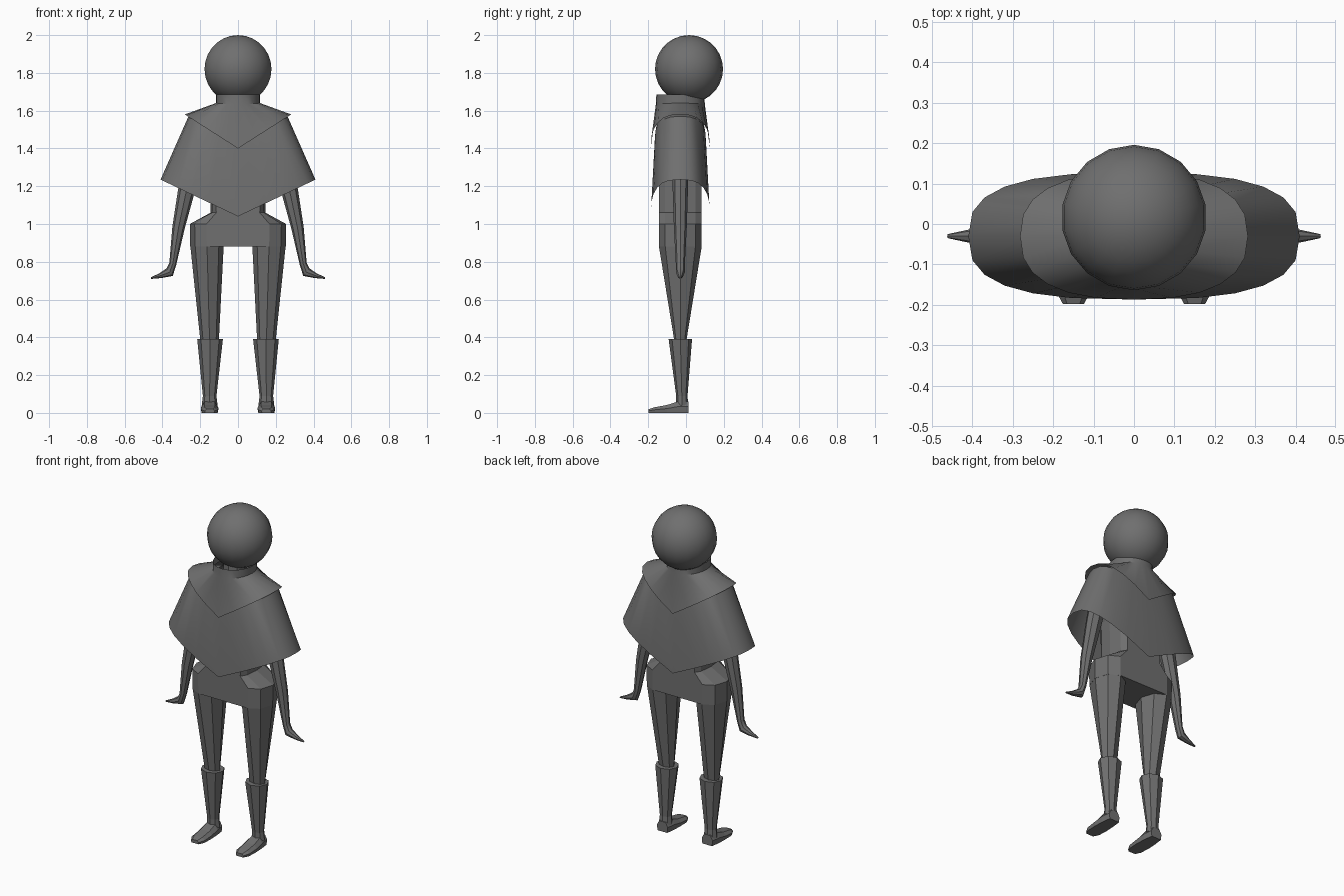
import bpy, bmesh, math
from mathutils import Vector

if "Cube" in bpy.data.objects:
    bpy.data.objects.remove(bpy.data.objects["Cube"])

GREY = (0.16, 0.16, 0.16, 1)
mat = bpy.data.materials.new("mid grey")
mat.use_nodes = True
mat.diffuse_color = GREY
mat.node_tree.nodes["Principled BSDF"].inputs["Base Color"].default_value = GREY

YC = -0.03  # depth of the body's mid plane


def finish(name, bm, smooth=None):
    bmesh.ops.recalc_face_normals(bm, faces=bm.faces)
    me = bpy.data.meshes.new(name)
    bm.to_mesh(me)
    bm.free()
    me.materials.append(mat)
    ob = bpy.data.objects.new(name, me)
    bpy.context.collection.objects.link(ob)
    if smooth:
        bpy.ops.object.select_all(action='DESELECT')
        ob.select_set(True)
        bpy.context.view_layer.objects.active = ob
        bpy.ops.object.shade_smooth_by_angle(angle=math.radians(smooth))
    return ob


def loft(name, rings, caps=True, smooth=None):
    """Skin a list of equal-length point rings."""
    bm = bmesh.new()
    loops = [[bm.verts.new(p) for p in r] for r in rings]
    n = len(loops[0])
    for a, b in zip(loops, loops[1:]):
        for i in range(n):
            j = (i + 1) % n
            bm.faces.new((a[i], a[j], b[j], b[i]))
    if caps:
        bm.faces.new(loops[0])
        bm.faces.new(loops[-1])
    return finish(name, bm, smooth)


def octagon(cx, cy, z, rx, ry):
    return [Vector((cx + rx * math.cos(i * math.pi / 4),
                    cy + ry * math.sin(i * math.pi / 4), z)) for i in range(8)]


def cape_ring(rx, ry, z_side, z_mid, power, n=24):
    """Rounded-oblong ring whose height falls to a point at front and back."""
    pts = []
    for i in range(n):
        c, s = math.cos(i * math.tau / n), math.sin(i * math.tau / n)
        x = math.copysign(abs(c) ** (2 / power), c)
        y = math.copysign(abs(s) ** (2 / power), s)
        pts.append((rx * x, YC + ry * y, z_mid + (z_side - z_mid) * abs(x)))
    return pts


def body_ring(z, half, r, ry=0.113):
    """Flat-fronted ring with half-octagon ends."""
    pts = []
    for side in (1, -1):
        for i in range(-2, 3):
            a = i * math.pi / 4
            pts.append((side * (half - r + r * math.cos(a)),
                        YC + side * ry * math.sin(a), z))
    return pts


# Head and neck
bm = bmesh.new()
bmesh.ops.create_uvsphere(bm, u_segments=18, v_segments=14, radius=0.18)
bmesh.ops.translate(bm, verts=bm.verts, vec=(0, 0.016, 1.82))
finish("head", bm, 40)
loft("neck", [octagon(0, YC, 1.5, 0.07, 0.07), octagon(0, YC, 1.72, 0.06, 0.06)])

# Two-layered pointed cape
loft("cape_collar", [cape_ring(0.117, 0.127, 1.685, 1.685, 2),
                     cape_ring(0.117, 0.13, 1.64, 1.63, 2),
                     cape_ring(0.282, 0.157, 1.58, 1.40, 2.5)], False, 30)
loft("cape_skirt", [cape_ring(0.10, 0.11, 1.62, 1.60, 2),
                    cape_ring(0.262, 0.135, 1.57, 1.45, 2.6),
                    cape_ring(0.41, 0.157, 1.235, 1.04, 2.8)], False, 30)

# Torso and hips
loft("torso", [body_ring(1.06, 0.145, 0.03), body_ring(1.3, 0.15, 0.03),
               body_ring(1.5, 0.2, 0.05, 0.09)])
loft("hips", [body_ring(0.88, 0.253, 0.088), body_ring(1.0, 0.255, 0.088),
              body_ring(1.06, 0.145, 0.03)])

for side, label in ((1, "left"), (-1, "right")):
    # Leg and boot
    loft(label + "_leg", [octagon(side * 0.164, YC, 0.88, 0.088, 0.113),
                          octagon(side * 0.15, YC, 0.37, 0.048, 0.03)])
    loft(label + "_boot", [octagon(side * 0.148, YC, 0.39, 0.068, 0.062),
                           octagon(side * 0.15, -0.022, 0.09, 0.036, 0.03),
                           octagon(side * 0.15, -0.02, 0.04, 0.042, 0.032)])

    # Foot: chamfered sections from heel to toe (y, half width, height)
    foot = []
    for y, w, h in ((0.012, 0.036, 0.06), (-0.045, 0.044, 0.06),
                    (-0.10, 0.047, 0.042), (-0.165, 0.044, 0.03), (-0.198, 0.026, 0.02)):
        foot.append([(side * 0.15 + dx * w, y, dz * h) for dx, dz in
                     ((-0.9, 0), (0.9, 0), (1, 0.55), (0.6, 1), (-0.6, 1), (-1, 0.55))])
    loft(label + "_foot", foot)

    # Arm and splayed hand (x, z, half thickness, half depth, slope of section)
    arm = []
    for x, z, r, ry, tilt in ((0.20, 1.52, 0.055, 0.05, 10), (0.268, 1.2, 0.046, 0.041, 10),
                              (0.315, 0.98, 0.033, 0.034, 8), (0.345, 0.79, 0.019, 0.024, 15),
                              (0.362, 0.745, 0.026, 0.024, 50), (0.41, 0.727, 0.014, 0.016, 70),
                              (0.461, 0.713, 0.004, 0.005, 70)):
        t = math.radians(tilt)
        arm.append([(side * (x + p.x * math.cos(t)), YC + p.y, z + p.x * math.sin(t))
                    for p in octagon(0, 0, 0, r, ry)])
    loft(label + "_arm", arm, True, 30)
